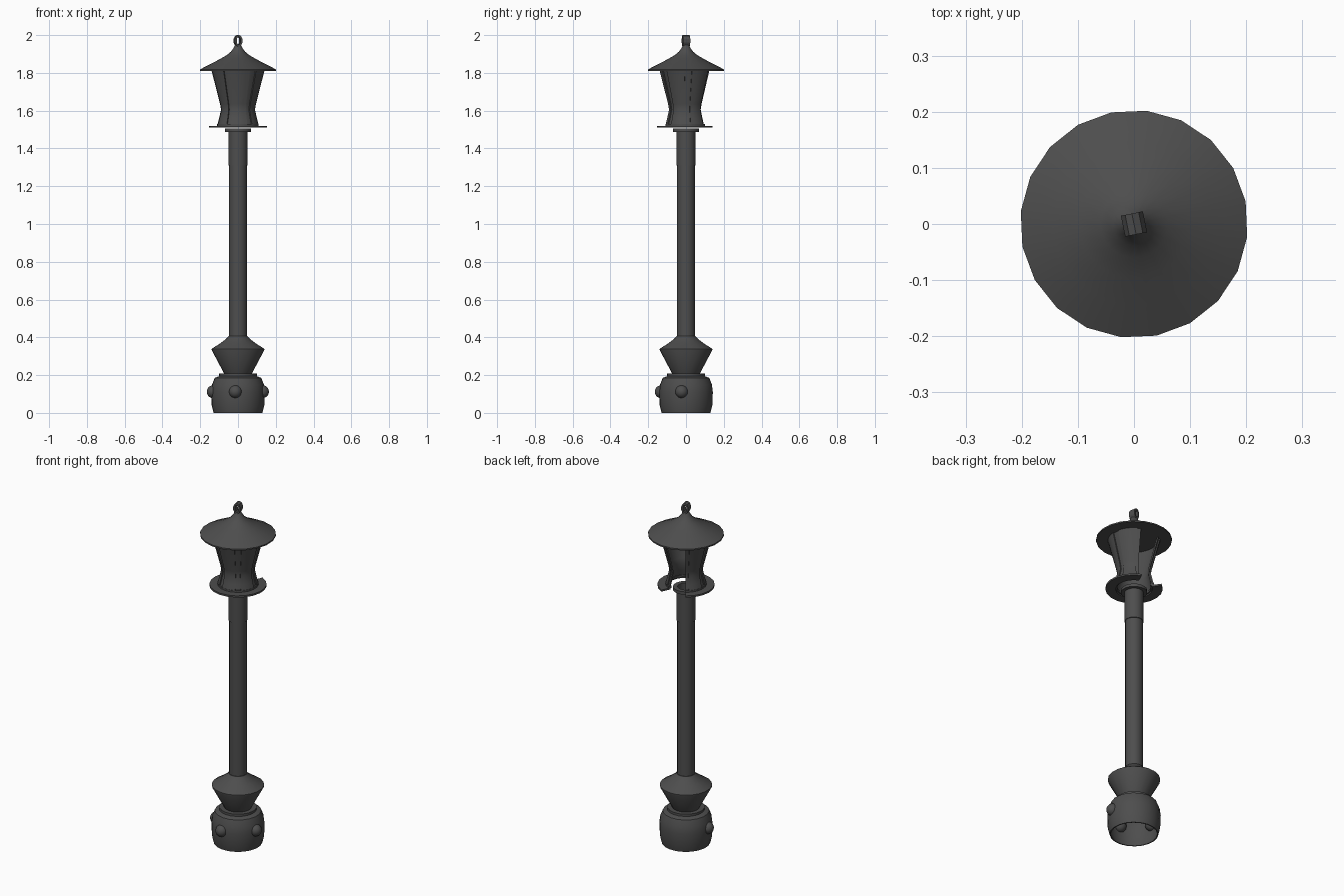
import bpy, bmesh, math
from mathutils import Matrix, Vector

cube = bpy.data.objects.get("Cube")
if cube:
    bpy.data.objects.remove(cube, do_unlink=True)

iron = bpy.data.materials.new("dark_iron")
iron.use_nodes = True
iron.diffuse_color = (0.075, 0.075, 0.075, 1)
bsdf = next(n for n in iron.node_tree.nodes if n.type == "BSDF_PRINCIPLED")
bsdf.inputs["Base Color"].default_value = iron.diffuse_color
bsdf.inputs["Roughness"].default_value = 0.7

PHASE = 11.5             # turn of the whole model, in degrees
GAP = (66, 124)          # missing panel of the lantern


def finish(name, bm, angle=35):
    bmesh.ops.remove_doubles(bm, verts=bm.verts, dist=0.0001)
    bmesh.ops.recalc_face_normals(bm, faces=bm.faces)
    mesh = bpy.data.meshes.new(name)
    bm.to_mesh(mesh)
    bm.free()
    mesh.materials.append(iron)
    obj = bpy.data.objects.new(name, mesh)
    bpy.context.collection.objects.link(obj)
    bpy.ops.object.select_all(action="DESELECT")
    obj.select_set(True)
    bpy.context.view_layer.objects.active = obj
    bpy.ops.object.shade_smooth_by_angle(angle=math.radians(angle))
    return obj


def lathe(name, profile, start=PHASE, sweep=360, segs=20, loop=False):
    """Turn a (radius, height) profile about z; loop closes the profile."""
    bm = bmesh.new()
    full = sweep == 360
    rings = []
    for i in range(segs if full else segs + 1):
        a = math.radians(start + sweep * i / segs)
        rings.append([bm.verts.new((r * math.cos(a), r * math.sin(a), z)) for r, z in profile])
    n = len(profile)
    for i in range(segs):
        p, q = rings[i], rings[(i + 1) % len(rings)]
        for j in range(n if loop else n - 1):
            k = (j + 1) % n
            quad = [p[j], q[j], q[k], p[k]]
            if profile[j][0] == 0:
                quad.pop(1)
            elif profile[k][0] == 0:
                quad.pop(2)
            bm.faces.new(quad)
    if loop and not full:
        bm.faces.new(rings[0])
        bm.faces.new(rings[-1])
    return finish(name, bm)


def shell(outline, inner, outer):
    """Closed band between two radial offsets of an outline."""
    return [(r + outer, z) for r, z in outline] + [(r + inner, z) for r, z in reversed(outline)]


# Hollow drum at the foot, open underneath
drum = [(0.13, 0), (0.14, 0.04), (0.143, 0.11), (0.138, 0.15), (0.124, 0.185), (0.1, 0.195)]
lathe("base_drum", shell(drum, -0.006, 0), loop=True)
lathe("base_collar", [(0, 0.193), (0.1, 0.193), (0.1, 0.208), (0, 0.208)])

# Round studs on three sides of the drum
for side, az in (("right", -10), ("front", -96), ("left", 186)):
    a = math.radians(az)
    bm = bmesh.new()
    bmesh.ops.create_uvsphere(bm, u_segments=16, v_segments=10, radius=0.034,
                              matrix=Matrix.Translation((0.132 * math.cos(a), 0.132 * math.sin(a), 0.112)))
    finish("base_stud_" + side, bm)

# Flared pedestal
lathe("pedestal", [(0, 0.205), (0.072, 0.205), (0.14, 0.332), (0.14, 0.339),
                   (0.095, 0.368), (0.062, 0.393), (0.05, 0.407), (0, 0.407)])

# Post with a thicker sleeve at its head
lathe("post", [(0.047, 0.38), (0.047, 1.32)])
lathe("post_sleeve", shell([(0.051, 1.31), (0.051, 1.5)], -0.006, 0), loop=True)
lathe("post_collar", shell([(0.07, 1.488), (0.07, 1.505)], -0.025, 0), loop=True)

# Lantern wall and its flange, broken open at the back
begin, sweep = GAP[1], 360 - (GAP[1] - GAP[0])
lathe("lantern_flange", shell([(0.153, 1.51), (0.153, 1.52)], -0.055, 0),
      begin, sweep, 17, loop=True)
lathe("lantern_sill", shell([(0.11, 1.518), (0.11, 1.53)], -0.02, 0),
      begin, sweep, 17, loop=True)
wall = [(0.104, 1.525), (0.095, 1.56), (0.085, 1.605), (0.09, 1.635), (0.136, 1.815)]
lathe("lantern_wall", shell(wall, -0.008, 0), begin, sweep, 17, loop=True)

# Raised panels round the lantern, leaving the broken side bare
middle = sum(GAP) / 2
for i in range(1, 6):
    lathe(f"lantern_panel_{i}", shell(wall, -0.002, 0.005),
          middle + 60 * i - 22, 44, 4, loop=True)

# Sweeping roof
lathe("roof", [(0, 1.81), (0.203, 1.81), (0.203, 1.818), (0.145, 1.848), (0.098, 1.872),
               (0.06, 1.894), (0.038, 1.912), (0.025, 1.93), (0.016, 1.948), (0, 1.95)])

# Hanging loop on the roof tip: a flat oval ring, wide along its own axis
bm = bmesh.new()
turn = Matrix.Rotation(math.radians(PHASE), 4, "Z")
count = 10
rings = []
for i in range(count):
    a = math.tau * (i + 0.5) / count
    ring = []
    for grow, y in ((0, -0.019), (0, 0.019), (-0.01, 0.019), (-0.01, -0.019)):
        p = Vector(((0.021 + grow) * math.cos(a), y, 1.97 + (0.0315 + grow) * math.sin(a)))
        ring.append(bm.verts.new(turn @ p))
    rings.append(ring)
for i in range(count):
    p, q = rings[i], rings[(i + 1) % count]
    for j in range(4):
        k = (j + 1) % 4
        bm.faces.new((p[j], q[j], q[k], p[k]))
finish("roof_loop", bm, 25)
